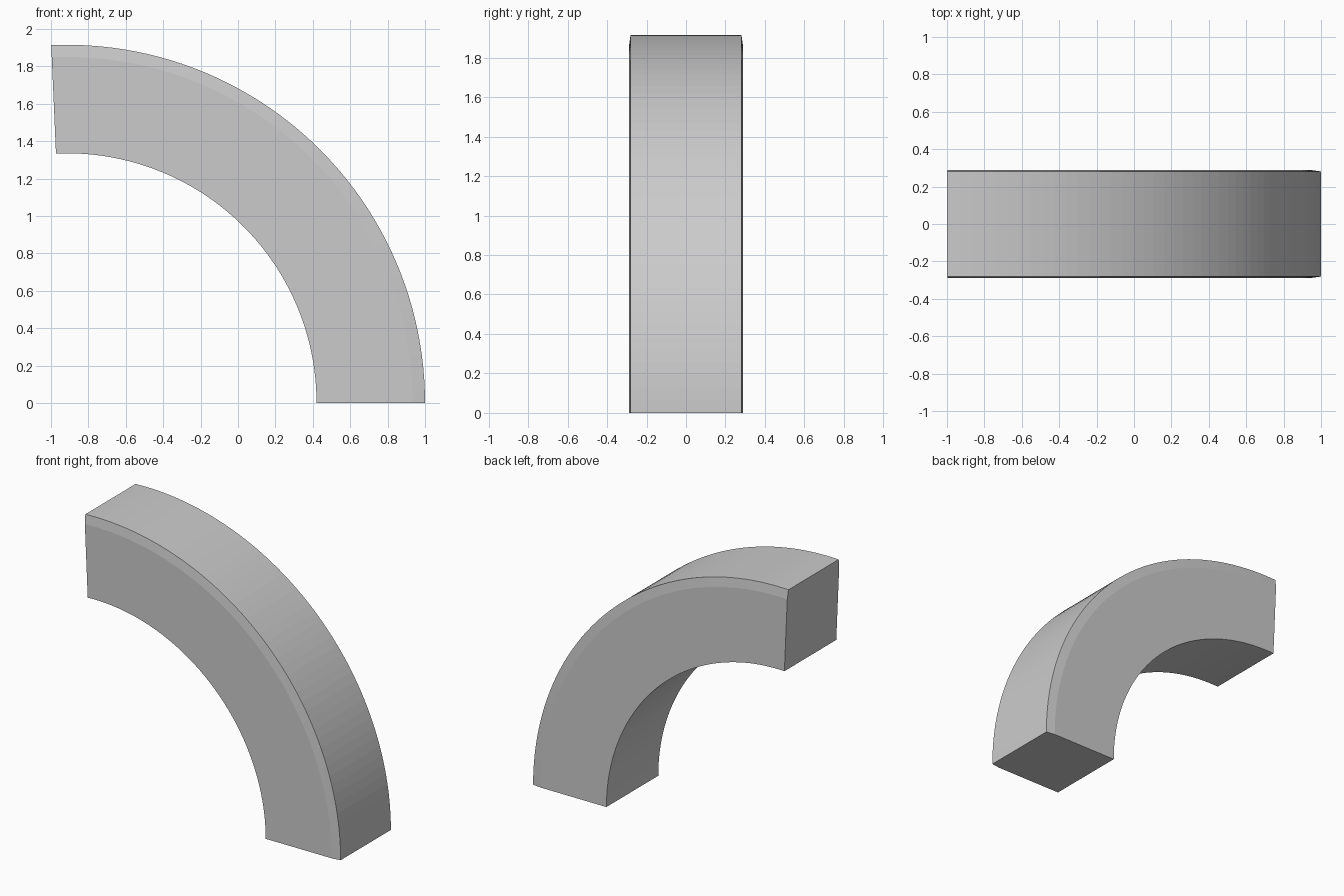
import bpy, bmesh
from math import radians
from mathutils import Vector

if "Cube" in bpy.data.objects:
    bpy.data.objects.remove(bpy.data.objects["Cube"])

CX, R_OUT, R_IN = -0.915, 1.915, 1.335
SWEEP, STEPS = 92.5, 48

# Cross-section (radius, y): square bar with slim chamfers on the outer corners
section = [(R_IN, -0.29), (R_OUT - 0.065, -0.29), (R_OUT, -0.281),
           (R_OUT, 0.281), (R_OUT - 0.065, 0.29), (R_IN, 0.29)]

# Curved bar: sweep the section about the arc centre
bm = bmesh.new()
face = bm.faces.new([bm.verts.new((CX + r, y, 0)) for r, y in section])
bmesh.ops.spin(bm, geom=[face] + face.edges[:] + face.verts[:],
               cent=Vector((CX, 0, 0)), axis=(0, -1, 0),
               angle=radians(SWEEP), steps=STEPS, use_duplicate=False)

# Close the starting end if the sweep left it open
border = [e for e in bm.edges if e.is_boundary]
if border:
    bmesh.ops.holes_fill(bm, edges=border, sides=0)
bmesh.ops.recalc_face_normals(bm, faces=bm.faces[:])

mesh = bpy.data.meshes.new("curved_bar")
bm.to_mesh(mesh)
bm.free()
bar = bpy.data.objects.new("curved_bar", mesh)
bpy.context.collection.objects.link(bar)
